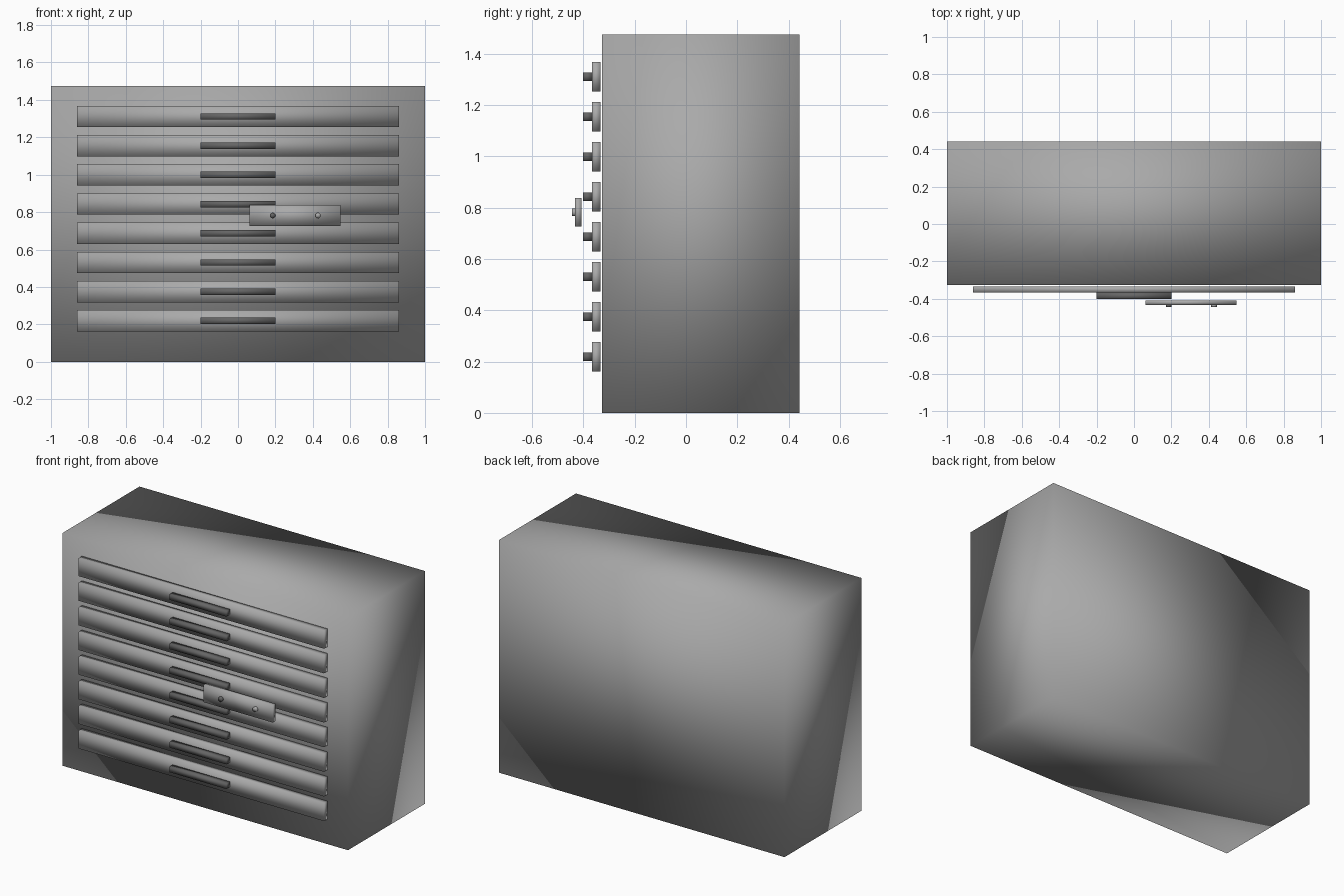
import bpy
import math

if "Cube" in bpy.data.objects:
    bpy.data.objects.remove(bpy.data.objects["Cube"], do_unlink=True)


def material(name, value):
    m = bpy.data.materials.new(name)
    m.use_nodes = True
    colour = (value, value, value, 1)
    m.diffuse_color = colour
    m.node_tree.nodes["Principled BSDF"].inputs["Base Color"].default_value = colour
    return m


grey = material("steel grey", 0.4)
dark = material("dark grey", 0.13)


def finish(name, mat):
    ob = bpy.context.object
    ob.name = name
    ob.data.materials.append(mat)
    bpy.ops.object.transform_apply(location=False, rotation=True, scale=True)
    bpy.ops.object.shade_smooth()
    return ob


def box(name, x, y, z, mat):
    """Soft-shaded box from (low, high) ranges on each axis."""
    ranges = (x, y, z)
    bpy.ops.mesh.primitive_cube_add(size=1, location=[(a + b) / 2 for a, b in ranges])
    bpy.context.object.scale = [b - a for a, b in ranges]
    return finish(name, mat)


# Cabinet body
box("cabinet_body", (-1, 1), (-0.327, 0.442), (0, 1.475), grey)

# Stack of drawers, each with a bar handle
for i in range(8):
    z = 0.219 + i * 0.156
    box(f"drawer_front_{i + 1}", (-0.86, 0.86), (-0.367, -0.333), (z - 0.057, z + 0.057), grey)
    box(f"drawer_handle_{i + 1}", (-0.2, 0.2), (-0.402, -0.367), (z - 0.017, z + 0.017), dark)

# Lock plate with two round studs
box("lock_plate", (0.062, 0.547), (-0.432, -0.408), (0.727, 0.838), grey)
for side, x, mat in (("right", 0.185, dark), ("left", 0.428, grey)):
    bpy.ops.mesh.primitive_cylinder_add(vertices=16, radius=0.015, depth=0.02,
                                        location=(x, -0.435, 0.782),
                                        rotation=(math.pi / 2, 0, 0))
    finish(f"lock_stud_{side}", mat)
